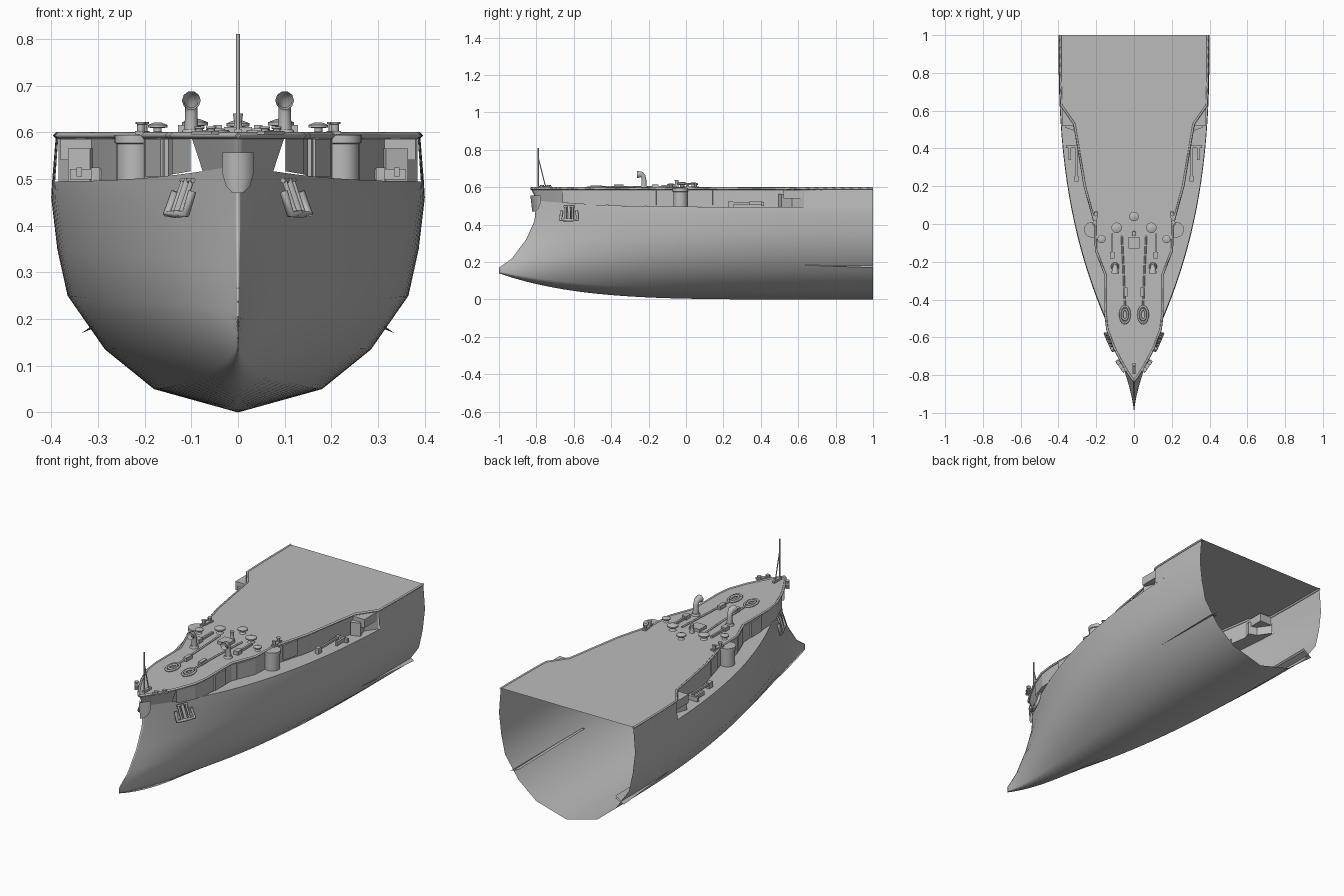
import bpy, bmesh
from math import cos, sin, pi, radians
from mathutils import Matrix, Vector

old = bpy.data.objects.get("Cube")
if old:
    bpy.data.objects.remove(old)

grey = bpy.data.materials.new("ship_grey")
grey.use_nodes = True
COLOUR = (0.5, 0.5, 0.5, 1)
grey.diffuse_color = COLOUR
grey.node_tree.nodes["Principled BSDF"].inputs["Base Color"].default_value = COLOUR
DECK = 0.595


def link(name, data, mirror):
    ob = bpy.data.objects.new(name, data)
    bpy.context.collection.objects.link(ob)
    data.materials.append(grey)
    if mirror:
        ob.modifiers.new("Mirror", "MIRROR").merge_threshold = 0.0005
    return ob


def finish(name, bm, mirror=True, angle=30):
    bmesh.ops.remove_doubles(bm, verts=bm.verts, dist=0.0001)
    me = bpy.data.meshes.new(name)
    bm.to_mesh(me)
    bm.free()
    me.shade_smooth()
    me.set_sharp_from_angle(angle=radians(angle))
    return link(name, me, mirror)


def grid(bm, rows):
    vs = [[bm.verts.new(p) for p in row] for row in rows]
    for a, b in zip(vs, vs[1:]):
        for i in range(len(a) - 1):
            bm.faces.new((a[i], a[i + 1], b[i + 1], b[i]))


def lathe(bm, x, y, profile, seg=20):
    for (r1, z1), (r2, z2) in zip(profile, profile[1:]):
        bmesh.ops.create_cone(bm, cap_ends=True, segments=seg, radius1=r1, radius2=r2, depth=z2 - z1,
                              matrix=Matrix.Translation((x, y, (z1 + z2) / 2)))


def box(bm, loc, size, turn=0):
    m = Matrix.Translation(loc) @ Matrix.Rotation(radians(turn), 4, "Z") @ Matrix.Diagonal((*size, 1))
    bmesh.ops.create_cube(bm, size=1, matrix=m)


def tube(name, paths, r, mirror=True, cyclic=False, radii=None, res=1, caps=True):
    cu = bpy.data.curves.new(name, "CURVE")
    cu.dimensions = "3D"
    cu.bevel_depth, cu.bevel_resolution, cu.use_fill_caps = r, res, caps
    for path in paths:
        sp = cu.splines.new("POLY")
        sp.points.add(len(path) - 1)
        for i, p in enumerate(path):
            sp.points[i].co = (*p, 1)
            sp.points[i].radius = radii[i] if radii else 1
        sp.use_cyclic_u = cyclic
    return link(name, cu, mirror)


# Hull lines: aft half-breadth and height, stem y and z, hollow, height falloff
LINES = [(0, 0, -1, .14, 1, 5), (.18, .05, -1, .15, 1.5, 4), (.285, .135, -1, .17, 1.4, 3),
         (.365, .25, -.93, .22, 1.2, 2), (.387, .35, -.855, .32, 1.1, 2),
         (.4, .46, -.81, .42, 1, 3), (.398, .495, -.8, .53, 1, 6), (.39, DECK, -.83, DECK, .9, 1)]


def hull_point(j, y):
    x, z, ys, zs, hollow, k = LINES[j]
    t = min(1, max(0, (y - ys) / (1 - ys)))
    return Vector((x * (1 - (1 - t) ** 2.6) ** hollow, y, z + (zs - z) * (1 - t) ** k))


def hull_row(j, y0, y1, n=32, power=1.5):
    return [hull_point(j, y0 + (y1 - y0) * (i / n) ** power) for i in range(n + 1)]


bm = bmesh.new()
grid(bm, [hull_row(j, LINES[j][2], 1) for j in range(7)])
finish("hull_shell", bm, angle=40)

# Recess along each side: inner wall follows the narrowed deck
FRONT, REAR = -.66, .63
inner = [hull_point(7, FRONT)[:2], (.14, -.56), (.15, -.48), (.15, -.27), (.2, -.14), (.205, 0),
         (.26, .2), (.315, .53), hull_point(7, REAR)[:2]]


def inner_x(y):
    for (xa, ya), (xb, yb) in zip(inner, inner[1:]):
        if y <= yb:
            return xa + (xb - xa) * (y - ya) / (yb - ya)
    return inner[-1][0]


bm = bmesh.new()
for y0, y1 in ((None, FRONT), (REAR, 1)):
    grid(bm, [hull_row(j, LINES[j][2] if y0 is None else y0, y1, 10, 1) for j in (6, 7)])
finish("upper_side_plating", bm)

bm = bmesh.new()
ys = sorted({FRONT + (REAR - FRONT) * i / 30 for i in range(31)} | {p[1] for p in inner[1:-1]})
edge = [hull_point(6, y) for y in ys]
grid(bm, [edge, [Vector((min(inner_x(p.y), p.x), p.y, p.z)) for p in edge]])
finish("side_ledge", bm)

bm = bmesh.new()
grid(bm, [[(x, y, hull_point(6, y).z) for x, y in inner], [(x, y, DECK) for x, y in inner]])
finish("recess_wall", bm, angle=10)

# Deck and its rim
outline = hull_row(7, LINES[7][2], FRONT, 8, 1) + [Vector((x, y, DECK)) for x, y in inner[1:-1]]
outline += hull_row(7, REAR, 1, 8, 1)
bm = bmesh.new()
grid(bm, [outline, [Vector((0, p.y, DECK)) for p in outline]])
finish("main_deck", bm)
tube("deck_rim", [[(p.x, p.y, DECK - .002) for p in outline]], .007, res=0)

# Bilge keels
bm = bmesh.new()
grid(bm, [[(.285, 1, .205), (.285, .44, .205)], [(.335, 1, .17), (.325, .6, .176), (.305, .44, .19)][::2],
          [(.285, 1, .19), (.285, .44, .195)]])
finish("bilge_keel", bm)

# Shield plate wrapped on the stem
bm = bmesh.new()
levels = [(.012, .47), (.026, .485), (.033, .51), (.033, .557)]
grid(bm, [[(0, -.822 - (z - .47) * .12, z), (w, -.822 + w * 1.3, z)] for w, z in levels])
finish("bow_shield", bm)

# Round turrets on the ledge and rear boxes
bm = bmesh.new()
lathe(bm, .222, -.03, [(.038, .49), (.038, .575), (.042, .577), (.042, .594)], 28)
finish("side_drum", bm)
bm = bmesh.new()
box(bm, (.345, .575, .563), (.07, .11, .045))
box(bm, (.33, .53, .53), (.05, .06, .07), 20)
finish("rear_casemate", bm)
bm = bmesh.new()
for x, y, turn in ((.153, -.37, 0), (.178, -.2, -21), (.235, .1, -15)):
    box(bm, (x, y, .545), (.008, .09, .08), turn)
finish("recess_shutter", bm)

# Fittings on the ledge
bm = bmesh.new()
box(bm, (.305, .24, .51), (.02, .03, .03))
box(bm, (.305, .33, .515), (.01, .17, .012))
box(bm, (.325, .41, .51), (.07, .014, .022))
box(bm, (.34, .375, .515), (.012, .07, .02))
finish("ledge_boom", bm)

# Cowl ventilators
tube("cowl_ventilator", [[(.1, -.225, DECK), (.1, -.225, .645), (.1, -.229, .66), (.1, -.238, .668),
                          (.1, -.262, .668)]], .013, radii=[1.2, 1, 1, 1.25, 1.55], res=3, caps=False)

# Capstans, mushroom vents and bollards
cap = [(.016, .0), (.01, .008), (.01, .016), (.025, .018), (.025, .024), (.01, .03)]


def capstan(bm, x, y, s=1.0):
    lathe(bm, x, y, [(r * s, DECK + z * s) for r, z in cap])


bm = bmesh.new()
capstan(bm, .092, -.02, 1.1)
capstan(bm, .172, -.08, .85)
finish("deck_capstan", bm)
bm = bmesh.new()
capstan(bm, 0, .04)
box(bm, (0, -.1, DECK + .008), (.06, .06, .016))
lathe(bm, 0, -.05, [(.012, DECK), (.008, .62), (.011, .64)])
finish("centre_hatch", bm, mirror=False)

bm = bmesh.new()
for x, y, turn in ((.205, .03, 8), (.07, -.752, -35)):
    box(bm, (x, y, DECK + .004), (.02, .075, .008), turn)
    for s in (-.022, .022):
        px, py = x - s * sin(radians(turn)), y + s * cos(radians(turn))
        top = .622 if x > .1 else .612
        lathe(bm, px, py, [(.008, DECK), (.008, top - .005), (.011, top - .004), (.011, top)], 12)
finish("twin_bollard", bm)

# Chains, stoppers and hawse rings
tube("anchor_chain", [[(.065, -.06, .603), (.055, -.25, .603), (.047, -.45, .601)]], .005)
bm = bmesh.new()
box(bm, (.043, -.36, .605), (.018, .05, .02))
box(bm, (.115, -.165, .605), (.026, .035, .02))
box(bm, (.115, -.1, .602), (.01, .1, .012))
lathe(bm, .1, -.225, [(.022, DECK), (.018, .606)])
finish("chain_stopper", bm)


def ring(rx, ry, z):
    return [(.048 + rx * cos(a), -.48 + ry * sin(a), z) for a in [2 * pi * i / 24 for i in range(24)]]


tube("hawse_ring", [ring(.025, .045, .6), ring(.015, .027, .603)], .006, cyclic=True)

# Bower anchors resting on the bow sides
c, along, up = Vector((.132, -.625, .425)), Vector((.4, .9, 0)), Vector((-.02, 0, .06))
arms = [c + along * -.045 + up * .8, c + along * -.05, c, c + along * .05, c + along * .045 + up * .8]
tube("bower_anchor", [arms, [c, c + up * 1.25]], .009, res=1)
tube("anchor_bed", [[c + along * -.03 + up * 1.2, c + along * .03 + up * 1.2],
                    [c + along * -.022 + up * 1.2, c + along * -.022 - up * .1],
                    [c + along * .022 + up * 1.2, c + along * .022 - up * .1]], .006)

# Jackstaff with its stay
tube("jackstaff", [[(0, -.79, DECK), (0, -.79, .81)]], .004, mirror=False)
tube("jackstaff_stay", [[(0, -.748, DECK), (0, -.755, .62), (0, -.788, .75)]], .003, mirror=False)
bm = bmesh.new()
box(bm, (0, -.765, .601), (.014, .06, .012))
finish("jackstaff_foot", bm, mirror=False)
